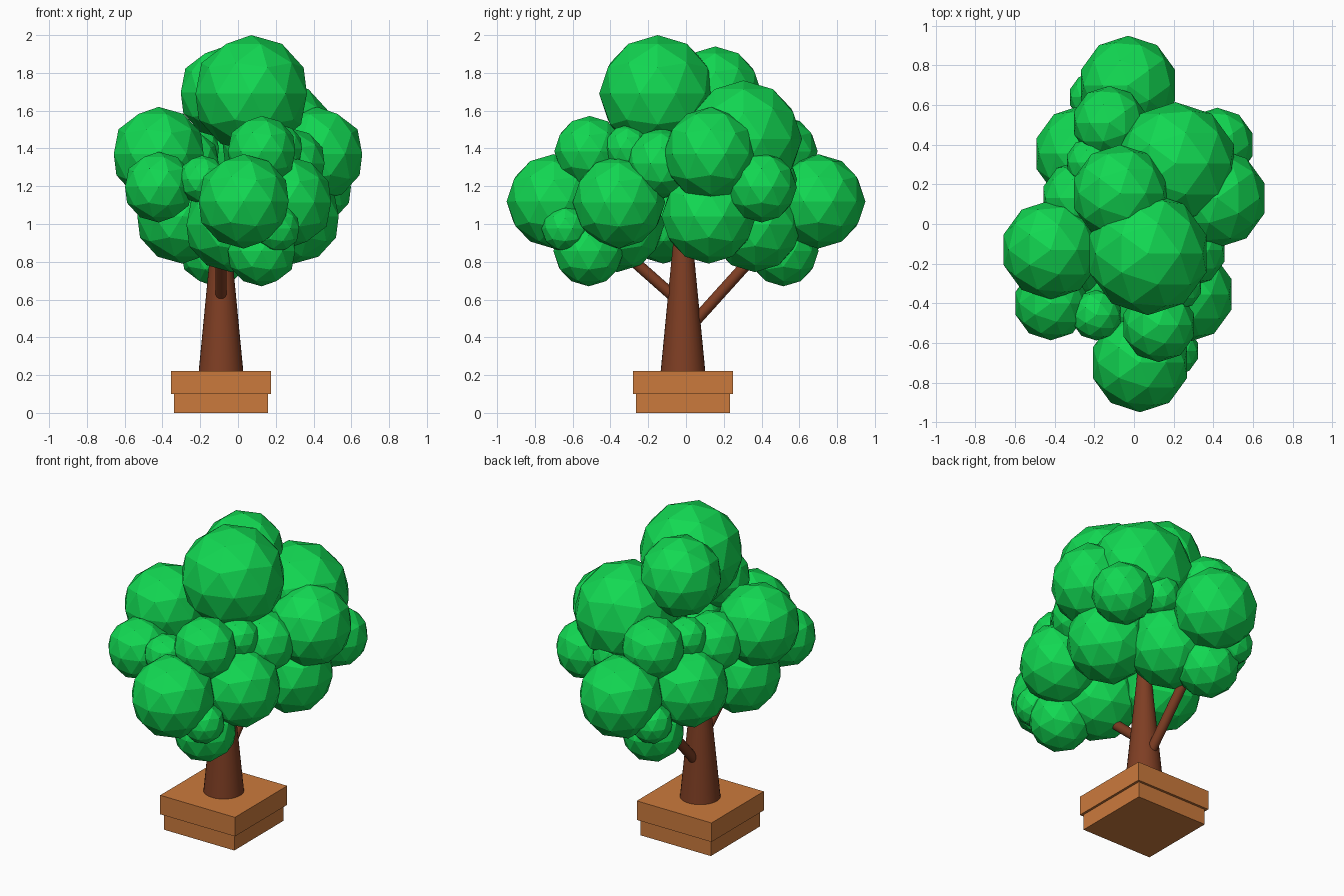
import bpy, math
from mathutils import Vector

if "Cube" in bpy.data.objects:
    bpy.data.objects.remove(bpy.data.objects["Cube"])


def material(name, rgb):
    m = bpy.data.materials.new(name)
    m.diffuse_color = (*rgb, 1)
    m.use_nodes = True
    m.node_tree.nodes["Principled BSDF"].inputs["Base Color"].default_value = m.diffuse_color
    return m


GREEN = material("leaf green", (0.006, 0.69, 0.085))
BARK = material("bark brown", (0.21, 0.048, 0.017))
CLAY = material("planter orange", (0.60, 0.195, 0.046))
CX, CY = -0.09, -0.016  # trunk and planter axis


def finish(name, mat):
    ob = bpy.context.object
    ob.name = name
    ob.data.materials.append(mat)
    return ob


def box(name, width, z0, z1):
    bpy.ops.mesh.primitive_cube_add(size=1, location=(CX, CY, (z0 + z1) / 2))
    ob = finish(name, CLAY)
    ob.scale = (width, width, z1 - z0)


def limb(name, start, end, r0, r1, sides):
    a, b = Vector(start), Vector(end)
    bpy.ops.mesh.primitive_cone_add(vertices=sides, radius1=r0, radius2=r1,
                                    depth=(b - a).length, location=(a + b) / 2)
    ob = finish(name, BARK)
    ob.rotation_euler = (b - a).to_track_quat('Z', 'Y').to_euler()
    bpy.ops.object.shade_smooth_by_angle(angle=math.radians(40))


def leaf(name, x, y, z, r, turn=0.0):
    bpy.ops.mesh.primitive_ico_sphere_add(subdivisions=2, radius=r, location=(x, y, z),
                                          rotation=(0, 0, turn))
    finish(name, GREEN)


# Stepped square planter
box("planter_base", 0.50, 0.0, 0.10)
box("planter_rim", 0.53, 0.10, 0.222)

# Tapered trunk and two side branches
limb("trunk", (CX, CY, 0.2), (CX, CY, 1.1), 0.12, 0.033, 32)
limb("front_branch", (CX, -0.03, 0.585), (CX, -0.42, 0.93), 0.03, 0.03, 16)
limb("back_branch", (CX, 0.03, 0.465), (CX, 0.40, 0.875), 0.03, 0.03, 16)

# Crown: three unique top clumps
leaf("crown_top_front", 0.07, -0.15, 1.69, 0.31)
leaf("crown_top_back", -0.07, 0.155, 1.695, 0.245)
leaf("crown_shoulder", 0.21, 0.305, 1.45, 0.31)

# Crown: clumps repeated by a half turn about the centre
clumps = [
    (-0.42, -0.13, 1.37, 0.25), (-0.42, -0.40, 1.195, 0.187),
    (-0.19, -0.46, 1.235, 0.128), (0.03, -0.70, 1.12, 0.25),
    (0.125, -0.51, 1.385, 0.187), (0.26, -0.355, 1.115, 0.245),
    (-0.295, -0.12, 1.04, 0.25), (-0.035, -0.365, 0.995, 0.25),
    (0.125, -0.515, 0.857, 0.187), (0.205, -0.64, 0.975, 0.125),
    (0.28, -0.13, 1.32, 0.187), (0.22, -0.31, 1.40, 0.125),
]
for i, (x, y, z, r) in enumerate(clumps):
    leaf(f"leaf_clump_{i}_front", x, y, z, r)
    leaf(f"leaf_clump_{i}_back", -x, -y, z, r, math.pi)
